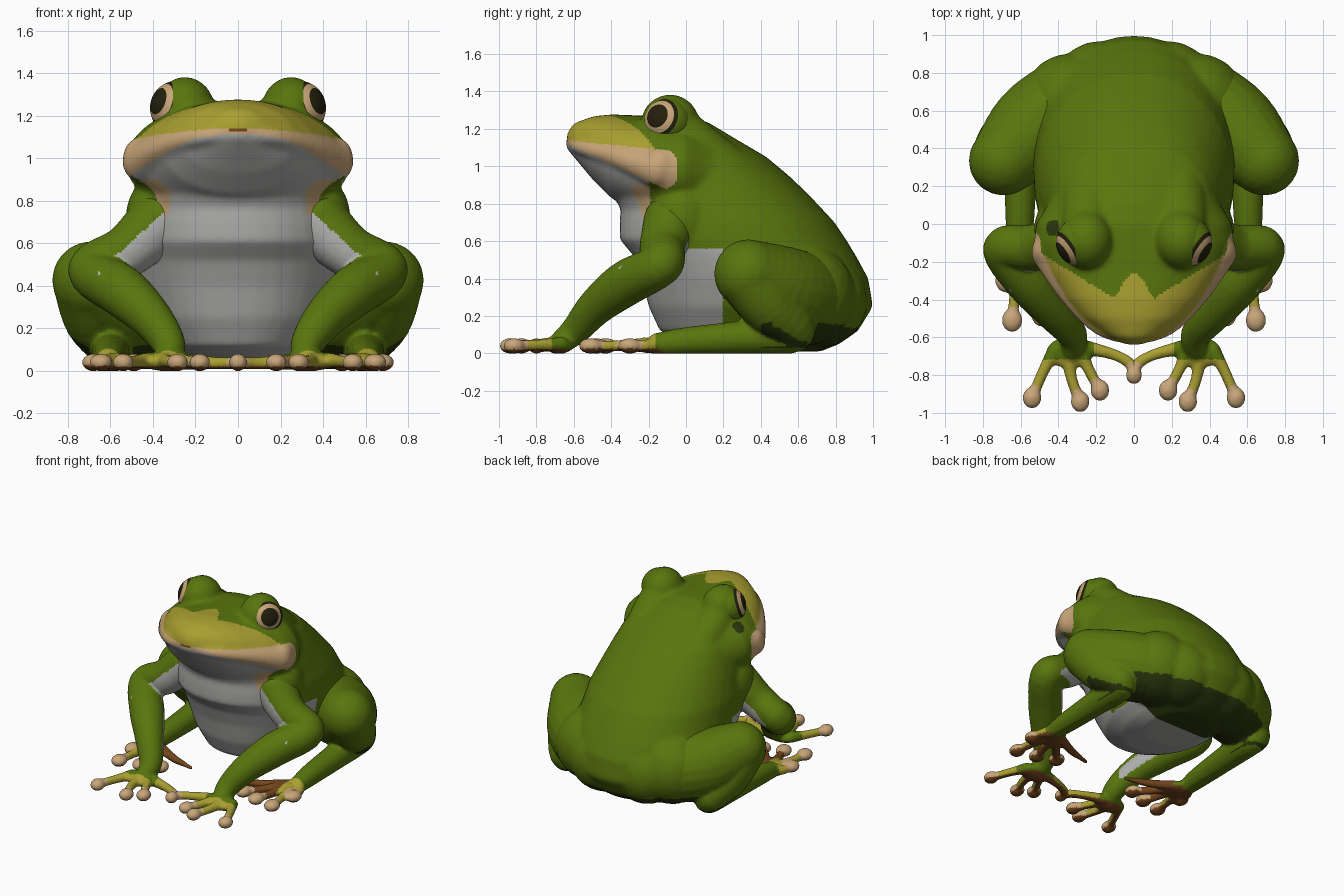
import bpy, bmesh, math
from mathutils import Vector, Matrix

if "Cube" in bpy.data.objects:
    bpy.data.objects.remove(bpy.data.objects["Cube"])

COLOURS = [("leaf_green", (0.098, 0.178, 0.004)), ("yellow_olive", (0.40, 0.35, 0.03)),
           ("tan_skin", (0.58, 0.38, 0.19)), ("pale_grey", (0.41, 0.41, 0.40)),
           ("near_black", (0.017, 0.014, 0.004)), ("brown_sole", (0.17, 0.06, 0.012)),
           ("dark_green", (0.025, 0.038, 0.004))]
GREEN, YELLOW, TAN, GREY, BLACK, BROWN, DARK = range(7)
MATS = []
for name, rgb in COLOURS:
    m = bpy.data.materials.new(name)
    m.diffuse_color = (*rgb, 1)
    m.use_nodes = True
    m.node_tree.nodes["Principled BSDF"].inputs["Base Color"].default_value = m.diffuse_color
    MATS.append(m)


def ball(bm, c, r):
    r = r if isinstance(r, tuple) else (r, r, r)
    bmesh.ops.create_icosphere(bm, subdivisions=3, radius=1,
                               matrix=Matrix.Translation(c) @ Matrix.Diagonal((*r, 1)))


def limb(bm, pts, steps=5):
    """Tapered tube through (x, y, z, radius) points, smoothly interpolated."""
    p = [Vector(q) for q in pts]
    p = [2 * p[0] - p[1]] + p + [2 * p[-1] - p[-2]]
    path = []
    for i in range(1, len(p) - 2):
        a, b, c, d = p[i - 1:i + 3]
        for s in range(steps):
            t = s / steps
            path.append(0.5 * (2 * b + (c - a) * t + (2 * a - 5 * b + 4 * c - d) * t * t
                               + (3 * b - a - 3 * c + d) * t ** 3))
    path.append(p[-2])
    for q in path:
        ball(bm, q.xyz, q.w)
    for q, s in zip(path, path[1:]):
        d = s.xyz - q.xyz
        mat = Matrix.Translation((q.xyz + s.xyz) / 2) @ d.to_track_quat('Z', 'Y').to_matrix().to_4x4()
        bmesh.ops.create_cone(bm, cap_ends=True, segments=20, radius1=q.w, radius2=s.w,
                              depth=d.length, matrix=mat)


def loft(bm, rings):
    loops = [[bm.verts.new(v) for v in r] for r in rings]
    n = len(loops[0])
    for a, b in zip(loops, loops[1:]):
        for i in range(n):
            bm.faces.new((a[i], a[(i + 1) % n], b[(i + 1) % n], b[i]))
    bm.faces.new(loops[0][::-1])
    bm.faces.new(loops[-1])


def circle(n=40, e=2.0):
    for i in range(n):
        a = 2 * math.pi * i / n
        c, s = math.cos(a), math.sin(a)
        yield math.copysign(abs(c) ** (2 / e), c), math.copysign(abs(s) ** (2 / e), s)


def finish(bm, name, rule, voxel=0, smooth=4, mirror=False):
    """Fuse the parts into one skin, colour its faces by rule, mirror if paired."""
    bmesh.ops.recalc_face_normals(bm, faces=bm.faces[:])
    me = bpy.data.meshes.new(name)
    bm.to_mesh(me)
    bm.free()
    ob = bpy.data.objects.new(name, me)
    bpy.context.collection.objects.link(ob)
    if voxel:
        r = ob.modifiers.new("fuse", 'REMESH')
        r.mode, r.voxel_size = 'VOXEL', voxel
        s = ob.modifiers.new("soften", 'SMOOTH')
        s.factor, s.iterations = 0.5, smooth
        dg = bpy.context.evaluated_depsgraph_get()
        me = bpy.data.meshes.new_from_object(ob.evaluated_get(dg))
        ob.modifiers.clear()
        ob.data = me
    me.materials.clear()
    for m in MATS:
        me.materials.append(m)
    for v in me.vertices:
        v.co.z = max(v.co.z, 0)
    for f in me.polygons:
        f.use_smooth = True
        f.material_index = rule(f.center, f.normal)
    if mirror:
        mm = ob.modifiers.new("pair", 'MIRROR')
        mm.use_mirror_merge = False
    return ob


# ---- body: torso lofted upward (z, front y, back y, half width)
bm = bmesh.new()
torso = [(0.01, 0.25, 0.72, .22), (0.05, 0.02, 0.82, .30), (0.12, -0.14, 0.92, .38),
         (0.25, -0.20, 1.0, .47), (0.4, -0.235, 0.975, .52), (0.52, -0.28, 0.91, .535),
         (0.61, -0.355, 0.855, .53), (0.7, -0.355, 0.795, .52), (0.77, -.35, 0.73, .50),
         (0.85, -0.39, 0.655, .48), (0.95, -0.38, 0.55, .45),
         (1.05, -0.3, 0.43, .41), (1.15, -0.3, 0.26, .33), (1.24, -0.2, 0.11, .2)]
loft(bm, [[(w * c, (f + b) / 2 + (b - f) / 2 * s, z) for c, s in circle(e=2.15)]
          for z, f, b, w in torso])
# head lofted backward (y, half width, top, widest height, bottom)
head = [(-.635, .05, 1.18, 1.13, 1.09), (-.60, .13, 1.23, 1.12, 1.05), (-.5, .27, 1.267, 1.09, .93),
        (-.4, .36, 1.278, 1.06, .83), (-.25, .46, 1.272, 1.02, .75), (-.1, .53, 1.272, .98, .71),
        (0, .52, 1.27, .98, .70), (.1, .46, 1.24, .95, .70), (.3, .37, 1.125, .9, .72),
        (.45, .25, 1.0, .85, .75)]
loft(bm, [[(w * c, y, m + s * ((t - m) if s > 0 else (m - b))) for c, s in circle(e=2.05)]
          for y, w, t, m, b in head])
for sx in (1, -1):
    ball(bm, (sx * .25, -.085, 1.235), (.14, .155, .15))
    limb(bm, [(sx * .25, -.06, 1.205, .13), (sx * .245, .06, 1.09, .145),
              (sx * .23, .2, .97, .15)])                       # brow fading into the back
    limb(bm, [(0, -.61, 1.12, .036), (sx * .18, -.55, 1.10, .042), (sx * .335, -.375, 1.055, .06),
              (sx * .44, -.15, .985, .105)])                   # lip and jaw corner
    ball(bm, (sx * .45, -.14, 1.01), .092)
    ball(bm, (sx * .18, .72, .28), .25)                        # rump
    ball(bm, (sx * .33, .64, .31), (.27, .265, .27))           # hip
    ball(bm, (sx * .38, -.02, .72), (.15, .17, .2))            # shoulder


def body_rule(c, n):
    x, y, z = abs(c.x), c.y, c.z
    lip_top = 1.08 - 0.1 * (y + .05)
    lip_low = 1.1 - 0.45 * (y + .6)
    back = -.05 - 4 * max(0, z - 1.04) ** 1.5 - 4 * max(0, .93 - z) ** 1.5   # rounded jaw corner
    if lip_low < z < lip_top and y < back:
        return BROWN if x < .04 and 1.125 < z and n.y < -.5 and y < -.6 else TAN
    if (c - Vector((-.43, -.02, 1.14))).length < .045:
        return DARK
    if y < -.05 and z >= lip_top:
        return YELLOW if y < -.46 + .62 * x or (y + .35) / .09 < math.cos(min(x, .15) * 20) else GREEN
    if .74 < z < .9 and -.29 < y < -.19 and x > .32:
        return TAN
    if z < .56:
        if n.z < -.6 and y >= .5:
            return DARK
        return GREY if y < .2 or (n.z < -.6 and y < .5) else GREEN
    return GREY if y < (-.2 if z > .7 else -.13) and z < lip_low else GREEN


finish(bm, "body", body_rule, .0135, 14)

# ---- eyes: spheres whose poles look outward, ringed by angle
bm = bmesh.new()
look = Vector((.78, -.5, .28)).normalized()
eye = Vector((.285, -.095, 1.237))
bmesh.ops.create_uvsphere(bm, u_segments=40, v_segments=36, radius=.129,
                          matrix=Matrix.Translation(eye) @ look.to_track_quat('Z', 'Y').to_matrix().to_4x4())


def eye_rule(c, n):
    a = math.degrees((c - eye).angle(look))
    return BLACK if a < 28 else TAN if a < 43 else BLACK if a < 57 else GREEN


finish(bm, "eyes", eye_rule, mirror=True)


def digit(bm, pts, r=.03, tip=.05):
    limb(bm, [(*p, r + .01 * (i == 0)) for i, p in enumerate(pts)], 4)
    x, y, z = pts[-1]
    ball(bm, (x, y, .04), (tip, tip * 1.15, .042))


def near_tip(c, digits, r=.075):
    return any((c - Vector(d[-1])).length < r for d in digits)


# ---- front legs: upper arm, forearm, hand and four fingers
bm = bmesh.new()
limb(bm, [(.37, -.08, .70, .15), (.52, -.125, .565, .125), (.685, -.135, .475, .115),
          (.545, -.32, .375, .122), (.41, -.48, .25, .1), (.325, -.59, .125, .078),
          (.33, -.68, .05, .06)])
ball(bm, (.34, -.68, .045), (.125, .085, .045))
fingers = [[(.42, -.67, .05), (.48, -.78, .045), (.54, -.92, .04)],
           [(.35, -.69, .05), (.33, -.82, .045), (.285, -.94, .04)],
           [(.28, -.68, .05), (.24, -.77, .045), (.18, -.88, .04)],
           [(.27, -.65, .045), (.11, -.69, .037), (.02, -.74, .037), (.0, -.80, .037)]]
for f in fingers:
    digit(bm, f, .03, .043 if f[-1][0] == 0 else .05)


def arm_rule(c, n):
    if c.z < .022 and n.z < -.5:
        return BROWN
    if near_tip(c, fingers):
        return TAN
    if c.y < -.715 or (c.z < .09 and c.x < .21):
        return YELLOW
    if c.z > .44 and c.z < 1.06 - .9 * c.x and n.z < .5 and c.x < .66 and c.y > -.36:
        return GREY
    return GREY if n.x < -.6 and n.z < .3 and c.z > .15 and -.5 < c.y and c.z < .6 else GREEN


finish(bm, "front_legs", arm_rule, .0115, 4, True)

# ---- hind legs: thigh, folded shin, long foot and five toes
bm = bmesh.new()
limb(bm, [(.33, .66, .29, .24), (.52, .51, .33, .245), (.69, .335, .425, .185)])
limb(bm, [(.70, .335, .41, .17), (.67, .45, .25, .15), (.60, .58, .11, .105),
          (.60, .30, .085, .09), (.605, 0, .065, .075), (.61, -.15, .05, .06)])
ball(bm, (.58, -.19, .04), (.09, .09, .04))
toes = [[(.64, -.17, .045), (.675, -.23, .04), (.68, -.30, .04)],
        [(.60, -.22, .045), (.63, -.38, .04), (.645, -.51, .04)],
        [(.56, -.22, .045), (.53, -.35, .04), (.49, -.48, .04)],
        [(.54, -.2, .045), (.44, -.33, .04), (.35, -.43, .04)],
        [(.53, -.18, .045), (.36, -.26, .035), (.18, -.31, .03)]]
for t in toes[:4]:
    digit(bm, t, .03, .055)
limb(bm, [(*p, r) for p, r in zip(toes[4], (.035, .028, .014))], 4)


def leg_rule(c, n):
    if c.y < -.12 and c.z < .025 and n.z < -.4:
        return BROWN
    if near_tip(c, toes[:4]):
        return TAN
    if c.y < -.16:
        return BROWN if c.x < .56 else YELLOW
    return DARK if n.z < -.6 and c.z > .03 and c.y > .4 else GREEN


finish(bm, "hind_legs", leg_rule, .012, 4, True)
